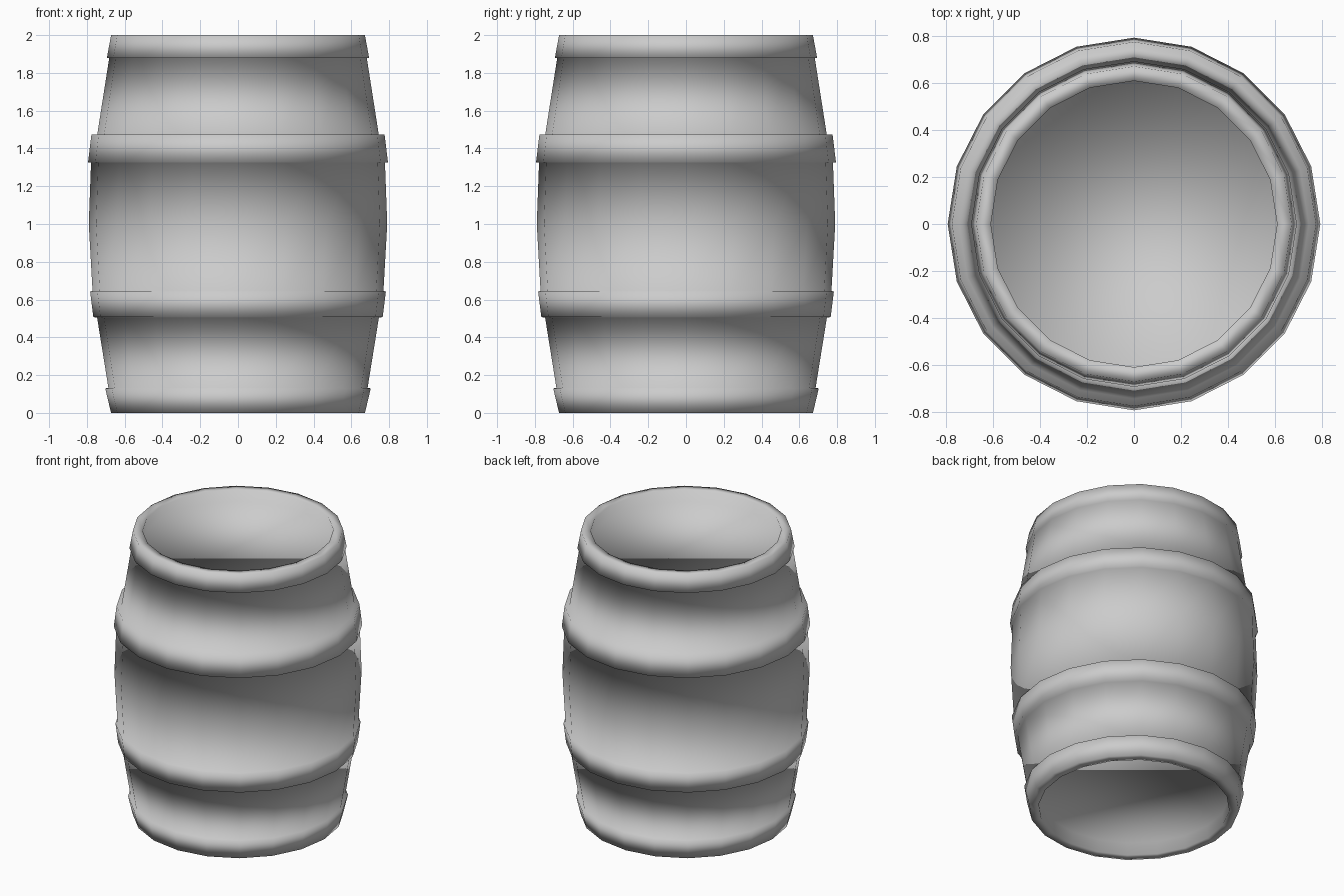
import bpy, bmesh
from math import cos, sin, pi

if "Cube" in bpy.data.objects:
    bpy.data.objects.remove(bpy.data.objects["Cube"])

SIDES = 20

# Barrel half-section (radius, height): recessed bottom lid, bottom rim, staves with four hoops, top rim, recessed lid
profile = [
    (0.61, 0.09), (0.61, 0.0),            # bottom recess wall
    (0.672, 0.0), (0.703, 0.13),          # bottom hoop
    (0.686, 0.132), (0.746, 0.505),       # lower staves
    (0.766, 0.507), (0.783, 0.643),       # lower middle hoop
    (0.77, 0.645), (0.79, 1.0), (0.778, 1.325),   # belly
    (0.794, 1.327), (0.776, 1.473),       # upper middle hoop
    (0.745, 1.475), (0.682, 1.878),       # upper staves
    (0.694, 1.88), (0.672, 2.0),          # top hoop
    (0.61, 2.0), (0.61, 1.92),            # top recess wall
]

bm = bmesh.new()
rings = [[bm.verts.new((r * cos(2 * pi * i / SIDES), r * sin(2 * pi * i / SIDES), z))
          for i in range(SIDES)] for r, z in profile]
for low, high in zip(rings, rings[1:]):
    for i in range(SIDES):
        j = (i + 1) % SIDES
        bm.faces.new((low[i], low[j], high[j], high[i]))

# Lids
bm.faces.new(rings[0][::-1])
bm.faces.new(rings[-1])

# The whole barrel is smooth shaded, lids included
for f in bm.faces:
    f.smooth = True

mesh = bpy.data.meshes.new("barrel")
bm.to_mesh(mesh)
bm.free()
barrel = bpy.data.objects.new("barrel", mesh)
bpy.context.collection.objects.link(barrel)
